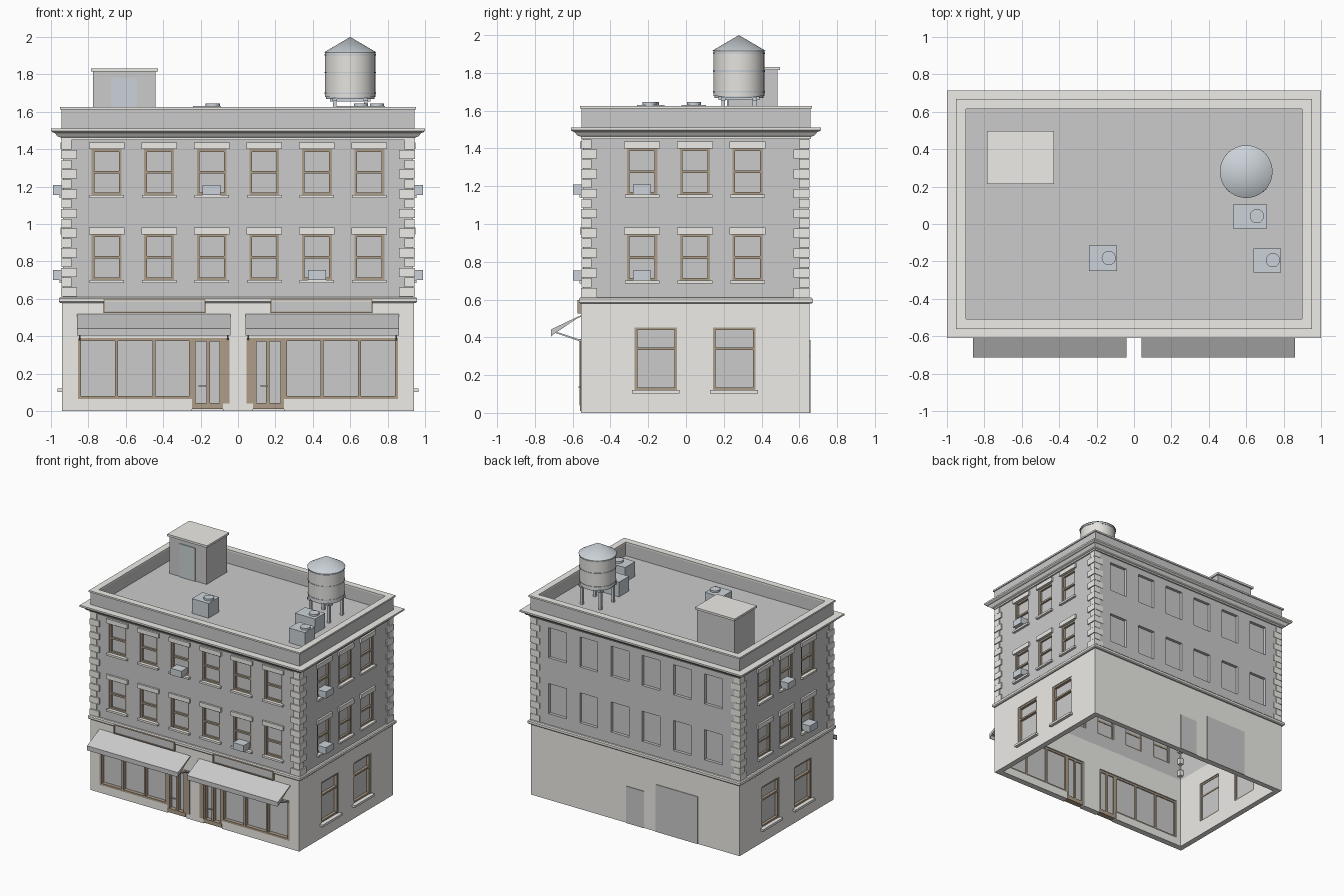
import bpy, bmesh, math
from collections import defaultdict

if "Cube" in bpy.data.objects:
    bpy.data.objects.remove(bpy.data.objects["Cube"])

def material(name, r, g, b):
    m = bpy.data.materials.new(name)
    m.diffuse_color = (r, g, b, 1)
    m.use_nodes = True
    m.node_tree.nodes["Principled BSDF"].inputs["Base Color"].default_value = m.diffuse_color
    return m

STONE = material("stone", .85, .84, .80)
BROWN = material("brown_wood", .42, .34, .25)
METAL = material("pale_metal", .60, .65, .69)
TANK = material("tank_paint", .78, .77, .74)
X, Y0, Y1, T = .935, -.545, .65, .04     # upper wall planes and wall thickness

def finish(bm, name, mat=None):
    bmesh.ops.recalc_face_normals(bm, faces=bm.faces[:])
    me = bpy.data.meshes.new(name)
    bm.to_mesh(me)
    bm.free()
    ob = bpy.data.objects.new(name, me)
    bpy.context.collection.objects.link(ob)
    if mat:
        me.materials.append(mat)
    return ob

# u runs along a wall, d is outward distance from it
def put(side, u, d, z):
    return {"front": (u, Y0 - d, z), "back": (u, Y1 + d, z),
            "right": (X + d, u, z), "left": (-X - d, u, z)}[side]

parts = defaultdict(list)
mats = {}

def box(name, a, b, mat=None):
    parts[name].append((a, b))
    mats[name] = mat

def wbox(name, side, u0, u1, d0, d1, z0, z1, mat=None):
    box(name, put(side, u0, d0, z0), put(side, u1, d1, z1), mat)

def build_boxes():
    for name, items in parts.items():
        bm = bmesh.new()
        for a, b in items:
            vs = bmesh.ops.create_cube(bm, size=1)["verts"]
            for v in vs:
                v.co = [(p + q) / 2 + c * abs(q - p) for p, q, c in zip(a, b, v.co)]
        finish(bm, name, mats[name])

def wall(name, side, u0, u1, d, z0, z1, holes, mat=None):
    us = sorted({u0, u1} | {h[i] for h in holes for i in (0, 1)})
    zs = sorted({z0, z1} | {h[i] for h in holes for i in (2, 3)})
    bm = bmesh.new()
    v = {(a, c): bm.verts.new(put(side, a, d, c)) for a in us for c in zs}
    for a, b in zip(us, us[1:]):
        for c, e in zip(zs, zs[1:]):
            mu, mz = (a + b) / 2, (c + e) / 2
            if not any(h[0] < mu < h[1] and h[2] < mz < h[3] for h in holes):
                bm.faces.new([v[a, c], v[b, c], v[b, e], v[a, e]])
    bmesh.ops.delete(bm, geom=[q for q in bm.verts if not q.link_faces], context="VERTS")
    new = bmesh.ops.extrude_face_region(bm, geom=bm.faces[:], use_keep_orig=True)["geom"]
    inward = [q - p for p, q in zip(put(side, 0, d, 0), put(side, 0, d - T - d, 0))]
    bmesh.ops.translate(bm, vec=inward, verts=[g for g in new if isinstance(g, bmesh.types.BMVert)])
    finish(bm, name, mat)

# closed (d, z) profile swept around the building
def sweep(name, profile, mat=None):
    bm = bmesh.new()
    loops = [[bm.verts.new((sx * (X + d), (Y1 + d) if sy > 0 else (Y0 - d), z))
              for sx, sy in ((-1, -1), (1, -1), (1, 1), (-1, 1))] for d, z in profile]
    for a, b in zip(loops, loops[1:] + loops[:1]):
        for i in range(4):
            j = (i + 1) % 4
            bm.faces.new([a[i], a[j], b[j], b[i]])
    finish(bm, name, mat)

# (y, z) outline extruded along x
def prism(name, x0, x1, outline, mat=None):
    bm = bmesh.new()
    a = [bm.verts.new((x0, y, z)) for y, z in outline]
    b = [bm.verts.new((x1, y, z)) for y, z in outline]
    bm.faces.new(a)
    bm.faces.new(b)
    for i in range(len(a)):
        j = (i + 1) % len(a)
        bm.faces.new([a[i], a[j], b[j], b[i]])
    finish(bm, name, mat)

def cone(name, x, y, z0, z1, r0, r1, mat=None, seg=32):
    bm = bmesh.new()
    bmesh.ops.create_cone(bm, cap_ends=True, segments=seg, radius1=r0, radius2=r1, depth=z1 - z0)
    bmesh.ops.translate(bm, vec=(x, y, (z0 + z1) / 2), verts=bm.verts[:])
    bmesh.ops.remove_doubles(bm, verts=bm.verts[:], dist=1e-5)
    ob = finish(bm, name, mat)
    bpy.ops.object.select_all(action="DESELECT")
    ob.select_set(True)
    bpy.context.view_layer.objects.active = ob
    bpy.ops.object.shade_smooth_by_angle(angle=math.radians(35))

def frame(name, side, u0, u1, z0, z1, bar, d0, d1, rails=(), posts=()):
    for a, b in [(u0, u0 + bar), (u1 - bar, u1)] + [(p - bar / 2, p + bar / 2) for p in posts]:
        wbox(name, side, a, b, d0, d1, z0, z1, BROWN)
    for a, b in [(z0, z0 + bar), (z1 - bar, z1)] + [(r - bar / 2, r + bar / 2) for r in rails]:
        wbox(name, side, u0, u1, d0, d1 - .002, a, b, BROWN)

# Upper storey walls and windows
FLOORS = [(.70, .945), (1.155, 1.40)]
long_us = [(i - 2.5) * .281 for i in range(6)]
side_us = [-.232, .047, .326]
for side in ("front", "back", "left", "right"):
    long = side in ("front", "back")
    us = long_us if long else side_us
    holes = [(u - .08, u + .08, a, b) for a, b in FLOORS for u in us]
    lo, hi = (-X, X) if long else (Y0 + T, Y1 - T)
    wall(side + "_upper_wall", side, lo, hi, 0, .59, 1.47, holes)
    for u0, u1, z0, z1 in holes:
        wbox(side + "_glass", side, u0, u1, -.028, -.024, z0, z1)
        if side != "back":
            frame(side + "_window_frames", side, u0, u1, z0, z1, .014, -.032, -.006, [(z0 + z1) / 2])
            wbox(side + "_lintels", side, u0 - .015, u1 + .015, -.01, .015, z1, z1 + .036, STONE)
            wbox(side + "_sills", side, u0 - .012, u1 + .012, -.02, .02, z0 - .016, z0, STONE)

# Window air conditioners
for side, u, f in [("front", long_us[2], 1), ("front", long_us[4], 0), ("right", side_us[0], 0),
                   ("right", side_us[0], 1), ("left", side_us[1], 1), ("left", side_us[0], 0)]:
    z = FLOORS[f][0]
    wbox("window_coolers", side, u - .048, u + .048, -.03, .053, z, z + .054, METAL)

# Stone ground storey
shop_holes = [h for s in (-1, 1) for h in
              [(*sorted((s * .245, s * .85)), .065, .39), (*sorted((s * .08, s * .245)), 0, .39)]]
wall("front_base_wall", "front", -.94, .94, .01, 0, .59, shop_holes, STONE)
wall("back_base_wall", "back", -.94, .94, .003, 0, .59, [], STONE)
for side in ("left", "right"):
    holes = [(-.272, -.048, .12, .452), (.142, .368, .12, .452)]
    wall(side + "_base_wall", side, Y0 + T, Y1 - T, .005, 0, .59, holes, STONE)
    for y0, y1 in ((Y0 - .01, Y0 + T), (Y1 - T, Y1 + .003)):
        wbox(side + "_base_corner", side, y0, y1, -.02, .005, 0, .59, STONE)
    for u0, u1, z0, z1 in holes:
        wbox(side + "_base_glass", side, u0, u1, -.028, -.024, z0, z1)
        frame(side + "_base_frames", side, u0, u1, z0, z1, .014, -.032, 0, [.34])
        wbox(side + "_base_sills", side, u0 - .014, u1 + .014, -.02, .03, z0 - .018, z0, STONE)
wbox("back_door", "back", -.08, .08, 0, .008, 0, .30)
wbox("loading_door", "back", -.564, -.188, 0, .008, 0, .385)

# Belt course, cornice, parapet, roof
sweep("belt_course", [(-.02, .578), (.015, .578), (.022, .585), (.022, .603), (.015, .61), (-.02, .61)], STONE)
sweep("cornice", [(-.02, 1.45), (.012, 1.45), (.012, 1.462), (.03, 1.468), (.045, 1.487), (.055, 1.490),
                  (.065, 1.497), (.065, 1.51), (-.02, 1.51)], STONE)
sweep("parapet", [(.008, 1.505), (.008, 1.613), (-.032, 1.613), (-.032, 1.46), (0, 1.46)])
sweep("parapet_cap", [(.017, 1.612), (.017, 1.625), (-.036, 1.625), (-.036, 1.612)], STONE)
box("roof", (-.91, Y0 + .025, 1.49), (.91, Y1 - .025, 1.51))

# Corner quoins
for s in (-1, 1):
    for i in range(16):
        z, w = .61 + i * .0525, .055 if i % 2 else .085
        g = .009 if i % 2 else .012
        for y, t in ((Y0 - g, 1), (Y1 + .003, -1)):
            box("quoins", (s * (X + g), y, z + .002), (s * (X + g - w), y + t * w, z + .0505), STONE)

# Shopfronts, signs and awnings
for s, tag in ((-1, "left"), (1, "right")):
    def sbox(name, a, b, d0, d1, z0, z1, mat=None):
        wbox(tag + name, "front", s * a, s * b, d0, d1, z0, z1, mat)
    lo, hi = sorted((s * .245, s * .855))
    frame(tag + "_shop_frame", "front", lo, hi, .065, .39, .016, -.03, .014, [], [s * .45, s * .65])
    sbox("_shop_glass", .08, .855, -.022, -.018, .04, .39)
    sbox("_shop_jamb", .045, .085, -.03, .018, .04, .39, BROWN)
    lo, hi = sorted((s * .08, s * .245))
    frame(tag + "_shop_door", "front", lo, hi, .012, .39, .018, -.03, .014, [], [s * .16])
    sbox("_shop_door", .08, .245, -.03, .016, .01, .042, BROWN)
    h = s * .165 - .045
    wbox(tag + "_door_handle", "front", h, h + .04, .014, .024, .132, .139, METAL)
    sbox("_sign_panel", .18, .71, 0, .022, .53, .592)
    lo, hi = sorted((s * .173, s * .718))
    frame(tag + "_sign_frame", "front", lo, hi, .525, .598, .008, 0, .03)
    prism(tag + "_awning", s * .04, s * .86,
          [(-.55, .52), (-.715, .442), (-.715, .405), (-.711, .405), (-.711, .437), (-.55, .512)])
    for x in (.04, .856):
        prism(tag + "_awning_end", s * x, s * (x + .004), [(-.555, .515), (-.714, .440), (-.714, .407)])
        xa = .052 if x < .1 else .842
        prism(tag + "_awning_arm", s * xa, s * (xa + .008),
              [(-.55, .384), (-.70, .434), (-.70, .426), (-.55, .374)], METAL)

# Roof stair house
box("stair_house", (-.775, .225, 1.505), (-.44, .485, 1.815))
box("stair_house_cap", (-.787, .213, 1.815), (-.428, .498, 1.832), STONE)
box("stair_house_door", (-.68, .218, 1.51), (-.54, .23, 1.78), METAL)

# Rooftop cooling units
for x0, x1, y0, y1, fx, fy in [(-.24, -.09, -.25, -.115, -.135, -.182), (.53, .71, -.023, .105, .657, .042),
                               (.64, .785, -.26, -.13, .743, -.193)]:
    box("roof_coolers", (x0, y0, 1.505), (x1, y1, 1.63), METAL)
    cone("cooler_fan", fx, fy, 1.625, 1.645, .038, .038, METAL, 20)

# Water tank on legs
tx, ty = .60, .28
for i in (-1, 1):
    for j in (-1, 1):
        box("tank_legs", (tx + i * .073, ty + j * .073, 1.505), (tx + i * .093, ty + j * .093, 1.665), METAL)
    box("tank_beams", (tx - .108, ty + i * .083 - .012, 1.655), (tx + .108, ty + i * .083 + .012, 1.672), METAL)
    box("tank_beams", (tx + i * .083 - .012, ty - .108, 1.657), (tx + i * .083 + .012, ty + .108, 1.674), METAL)
cone("tank_floor", tx, ty, 1.668, 1.682, .13, .13, METAL)
cone("tank_body", tx, ty, 1.678, 1.92, .135, .135, TANK)
for z in (1.70, 1.81, 1.905):
    cone("tank_band", tx, ty, z - .004, z + .004, .138, .138, METAL)
cone("tank_roof", tx, ty, 1.917, 2.0, .141, 0, METAL)

build_boxes()
